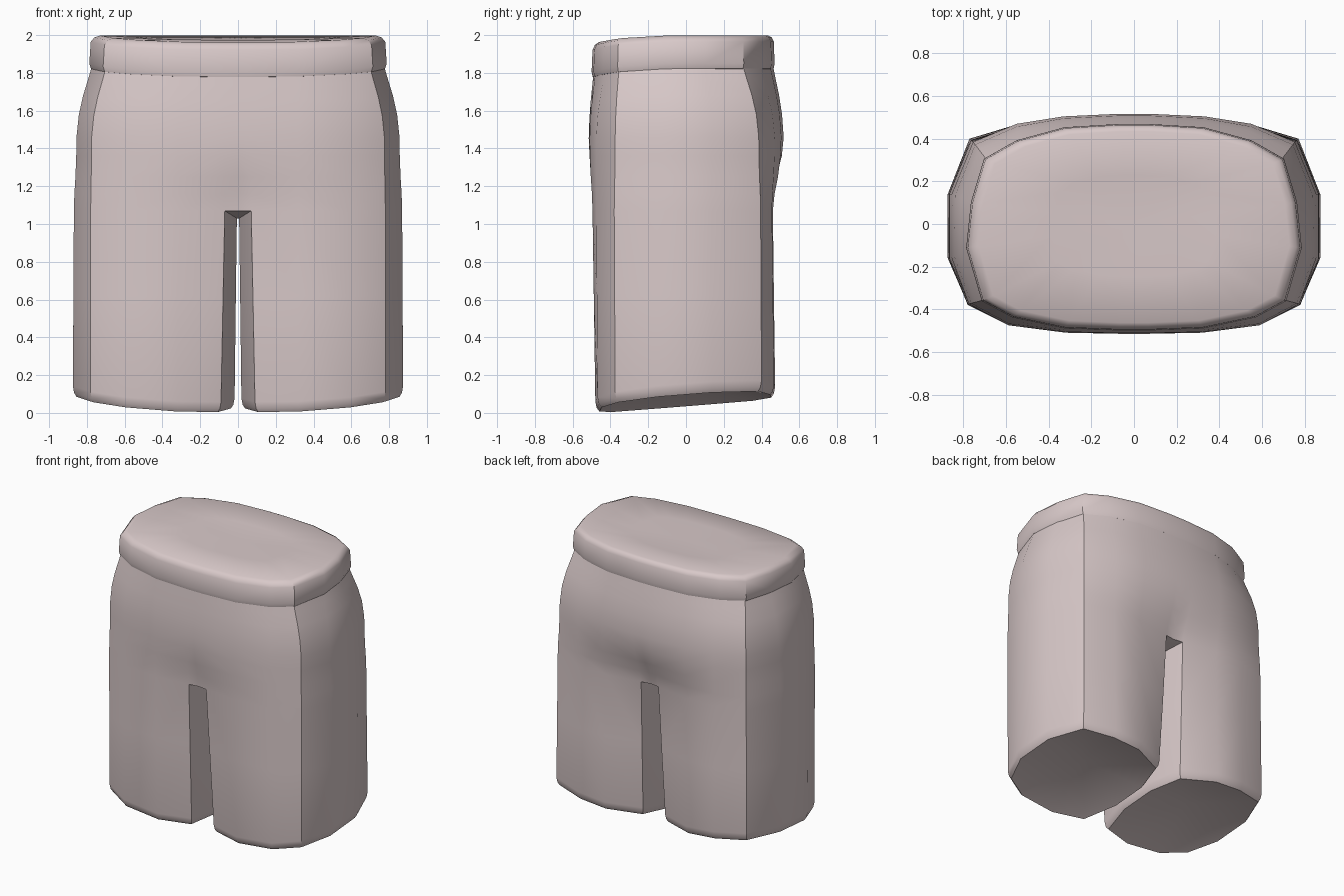
import bpy, bmesh

if "Cube" in bpy.data.objects:
    bpy.data.objects.remove(bpy.data.objects["Cube"])

# Half cross-sections (x, y), running from front centre round the side to back centre
WAIST = [(0, -.49), (.07, -.49), (.32, -.48), (.56, -.43), (.70, -.355), (.772, -.11),
         (.75, .10), (.69, .30), (.54, .385), (.32, .445), (.07, .46), (0, .46)]
HIP = [(0, -.515), (.07, -.515), (.32, -.51), (.59, -.475), (.775, -.375), (.855, -.16),
       (.855, .14), (.755, .385), (.55, .47), (.33, .505), (.07, .517), (0, .517)]
CROTCH = [(0, -.46), (.07, -.47), (.32, -.495), (.59, -.475), (.78, -.38), (.869, -.16),
          (.869, .14), (.765, .395), (.55, .455), (.33, .46), (.07, .42), (0, .41)]
# Closed leg section at the hem, inner side last
HEM = [(.09, -.41), (.32, -.48), (.60, -.468), (.78, -.375), (.874, -.16), (.874, .14),
       (.772, .40), (.55, .467), (.33, .472), (.09, .37), (.018, .13), (.018, -.15)]
INNER_TOP = [(.006, .13), (.006, -.15)]

fabric = bpy.data.materials.new("dusty pink fabric")
fabric.diffuse_color = (.69, .585, .585, 1)
fabric.use_nodes = True
fabric.node_tree.nodes["Principled BSDF"].inputs["Base Color"].default_value = fabric.diffuse_color


def mix(a, b, t):
    return [(p[0] + (q[0] - p[0]) * t, p[1] + (q[1] - p[1]) * t) for p, q in zip(a, b)]


def dip(y):
    """Waist line sinks towards the front."""
    return -.045 * (max(0, -y) / .5) ** 3


def row(bm, pts, zf):
    return [bm.verts.new((x, y, zf(x, y))) for x, y in pts]


def bridge(bm, a, b, closed=False):
    n = len(a)
    for i in range(n if closed else n - 1):
        j = (i + 1) % n
        bm.faces.new((a[i], a[j], b[j], b[i]))


def fan(bm, ring, centre, closed=False):
    c = bm.verts.new(centre)
    n = len(ring)
    for i in range(n if closed else n - 1):
        bm.faces.new((ring[i], ring[(i + 1) % n], c))


def finish(bm, name):
    """Mirror the half across x = 0, weld and smooth."""
    geom = bm.verts[:] + bm.edges[:] + bm.faces[:]
    bmesh.ops.mirror(bm, geom=geom, axis='X', merge_dist=.0005)
    bmesh.ops.remove_doubles(bm, verts=bm.verts[:], dist=.0005)
    bmesh.ops.recalc_face_normals(bm, faces=bm.faces[:])
    me = bpy.data.meshes.new(name)
    bm.to_mesh(me)
    bm.free()
    ob = bpy.data.objects.new(name, me)
    bpy.context.collection.objects.link(ob)
    me.materials.append(fabric)
    bpy.ops.object.select_all(action='DESELECT')
    ob.select_set(True)
    bpy.context.view_layer.objects.active = ob
    bpy.ops.object.shade_smooth_by_angle(angle=.62)


# Shorts body: hips
bm = bmesh.new()
rows = [row(bm, WAIST, lambda x, y: 1.84 + dip(y))]
for z, pts in [(1.77, mix(WAIST, HIP, .25)), (1.68, mix(WAIST, HIP, .58)),
               (1.58, mix(WAIST, HIP, .85)), (1.46, HIP),
               (1.36, mix(HIP, CROTCH, .1)), (1.25, mix(HIP, CROTCH, .4)),
               (1.16, mix(HIP, CROTCH, .8)), (1.07, CROTCH)]:
    rows.append(row(bm, pts, lambda x, y: z + dip(y) * max(0, (z - 1.4) / .45)))
for a, b in zip(rows, rows[1:]):
    bridge(bm, a, b)

# Crotch underside between the legs
low = rows[-1]
inner = row(bm, INNER_TOP, lambda x, y: 1.03)
mid = row(bm, [(0, .13), (0, -.15)], lambda x, y: 1.03)
bridge(bm, [low[0], mid[1], mid[0], low[-1]], [low[1], inner[1], inner[0], low[-2]])

# Leg with rounded hem, rising to the back and the outside
leg = low[1:-1] + inner
top_pts = CROTCH[1:-1] + INNER_TOP


def hem_z(x, y):
    return .09 + .08 * y + .085 * x * x


def hem_ring(s):
    return [(.45 + (x - .45) * s, y * s) for x, y in HEM]


for pts, zf in [(mix(top_pts, HEM, .45), lambda x, y: .62),
                (HEM, hem_z),
                (hem_ring(.985), lambda x, y: hem_z(x, y) - .035),
                (hem_ring(.955), lambda x, y: hem_z(x, y) - .055),
                (hem_ring(.92), lambda x, y: hem_z(x, y) - .05)]:
    new = row(bm, pts, zf)
    bridge(bm, leg, new, True)
    leg = new
# Hollowed underside of the leg
fan(bm, leg, (.45, 0, .16), True)
finish(bm, "shorts_body")

# Waistband with closed, slightly dished top
bm = bmesh.new()
prev = None
for s, z in ((.98, 1.815), (1.008, 1.822), (1.02, 1.85), (1.01, 1.965), (.985, 1.988),
             (.945, 1.998), (.5, 1.98)):
    new = row(bm, [(x * s, y * s) for x, y in WAIST], lambda x, y: z + dip(y))
    if prev:
        bridge(bm, prev, new)
    prev = new
fan(bm, prev, (0, 0, 1.97))
finish(bm, "waistband")
